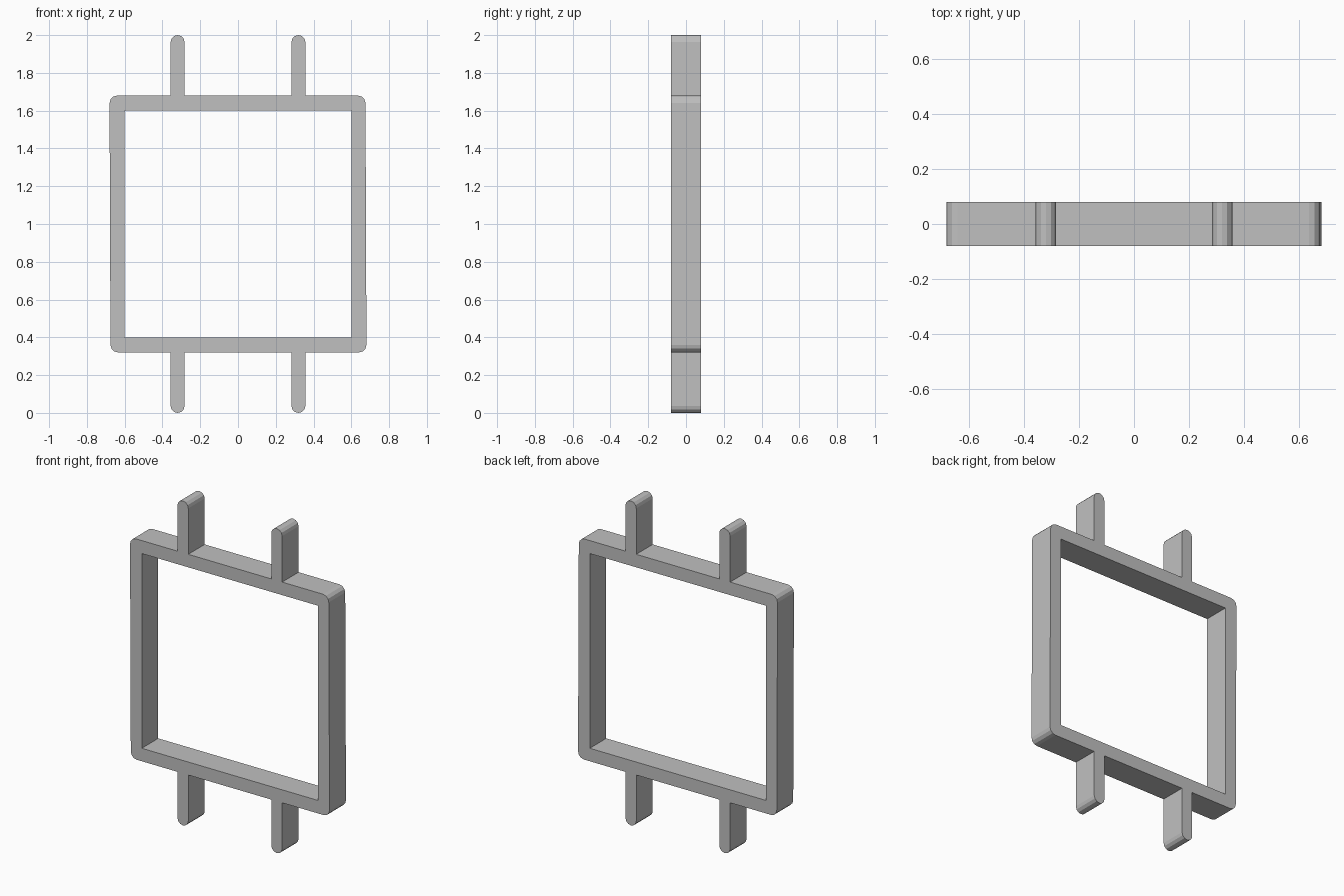
import bpy
from math import sin, cos, radians

cube = bpy.data.objects.get("Cube")
if cube:
    bpy.data.objects.remove(cube, do_unlink=True)

# Material
grey = bpy.data.materials.new("light_grey")
grey.use_nodes = True
colour = (0.527, 0.527, 0.527, 1)
grey.diffuse_color = colour
grey.node_tree.nodes["Principled BSDF"].inputs["Base Color"].default_value = colour

# Sizes, measured from the centre of the frame
HALF_DEPTH = 0.08
OUTER = 0.68
INNER = 0.6
CORNER = 0.04
PRONG_X = 0.32
PRONG_R = 0.037
TIP = 1.0


def arc(cx, cz, r, start, end, steps):
    """Points along an arc, angles in degrees."""
    angles = [radians(start + (end - start) * i / steps) for i in range(steps + 1)]
    return [(cx + r * cos(a), cz + r * sin(a)) for a in angles]


def prong(x):
    """Round-ended prong rising from the frame edge."""
    tip = arc(x, TIP - PRONG_R, PRONG_R, 180, 0, 6)
    return [(x - PRONG_R, OUTER)] + tip + [(x + PRONG_R, OUTER)]


# Upper half of the outline; the lower half is the same turned half round
upper = arc(-OUTER + CORNER, OUTER - CORNER, CORNER, 180, 90, 3)
upper += prong(-PRONG_X) + prong(PRONG_X)
upper += arc(OUTER - 0.005 - CORNER, OUTER - CORNER, CORNER, 90, 0, 3)
outline = upper + [(-x, -z) for x, z in upper]
opening = [(-INNER, -INNER), (INNER, -INNER), (INNER, INNER), (-INNER, INNER)]

# Filled flat profile with a square opening, given thickness
curve = bpy.data.curves.new("frame_profile", "CURVE")
curve.dimensions = "2D"
curve.fill_mode = "BOTH"
curve.extrude = HALF_DEPTH
for loop in (outline, opening):
    spline = curve.splines.new("POLY")
    spline.points.add(len(loop) - 1)
    for point, (x, z) in zip(spline.points, loop):
        point.co = (x, z, 0, 1)
    spline.use_cyclic_u = True
    spline.use_smooth = False

# Turn the profile into a mesh and stand it up
helper = bpy.data.objects.new("profile_helper", curve)
bpy.context.collection.objects.link(helper)
bpy.context.view_layer.update()
graph = bpy.context.evaluated_depsgraph_get()
mesh = bpy.data.meshes.new_from_object(helper.evaluated_get(graph))
bpy.data.objects.remove(helper, do_unlink=True)
mesh.materials.clear()
mesh.materials.append(grey)
mesh.shade_flat()

frame = bpy.data.objects.new("square_frame_with_prongs", mesh)
frame.rotation_euler.x = radians(90)
frame.location.z = TIP
bpy.context.collection.objects.link(frame)
